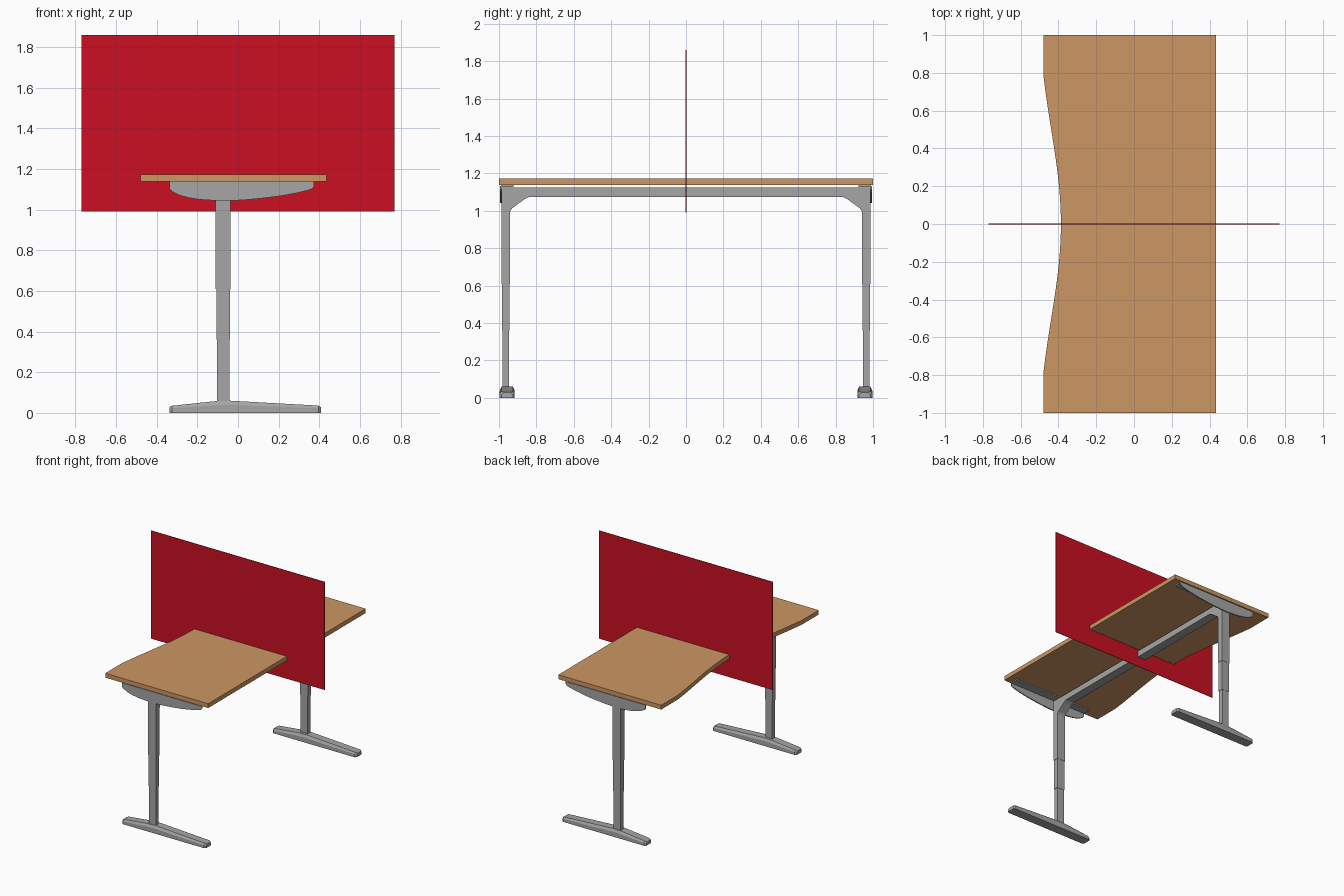
import bpy, bmesh, math

if "Cube" in bpy.data.objects:
    bpy.data.objects.remove(bpy.data.objects["Cube"])


def material(name, rgb):
    m = bpy.data.materials.new(name)
    m.diffuse_color = (*rgb, 1)
    m.use_nodes = True
    m.node_tree.nodes["Principled BSDF"].inputs["Base Color"].default_value = m.diffuse_color
    return m


WOOD = material("oak wood", (0.61, 0.31, 0.125))
RED = material("red fabric", (0.60, 0.005, 0.017))
GREY = material("grey metal", (0.38, 0.38, 0.38))


def finish(name, bm, mat, smooth=False):
    bmesh.ops.recalc_face_normals(bm, faces=bm.faces)
    me = bpy.data.meshes.new(name)
    bm.to_mesh(me)
    bm.free()
    me.materials.append(mat)
    ob = bpy.data.objects.new(name, me)
    bpy.context.collection.objects.link(ob)
    if smooth:
        bpy.ops.object.select_all(action='DESELECT')
        ob.select_set(True)
        bpy.context.view_layer.objects.active = ob
        bpy.ops.object.shade_smooth_by_angle(angle=math.radians(30))
    return ob


def loft(name, rings, mat, smooth=False):
    """Skin a list of equal-length closed rings and cap both ends."""
    bm = bmesh.new()
    vs = [[bm.verts.new(p) for p in r] for r in rings]
    n = len(vs[0])
    for a, b in zip(vs, vs[1:]):
        for i in range(n):
            j = (i + 1) % n
            bm.faces.new((a[i], a[j], b[j], b[i]))
    bm.faces.new(vs[0])
    bm.faces.new(vs[-1])
    return finish(name, bm, mat, smooth)


def box(name, x0, x1, y0, y1, z0, z1, mat):
    ring = [(x0, y0), (x1, y0), (x1, y1), (x0, y1)]
    return loft(name, [[(x, y, z) for x, y in ring] for z in (z0, z1)], mat)


# Tabletop with a shallow curved cut-out along the left edge
outline = [(-0.48, -1), (0.435, -1), (0.435, 1), (-0.48, 1)]
N = 32
for i in range(N + 1):
    t = 1 - 2 * i / N
    rise = 0.5 * (1 - t * t) + 0.25 * (1 + math.cos(math.pi * t))
    outline.append((-0.48 + 0.093 * rise, 0.79 * t))
loft("tabletop", [[(x, y, z) for x, y in outline] for z in (1.138, 1.173)], WOOD, True)

# Divider screen
box("divider_screen", -0.77, 0.77, -0.002, 0.002, 0.992, 1.86, RED)

# Crossbeam and upper legs as one bent frame with braced corners
inner = [(0.941, 0.61), (0.941, 0.995), (0.93, 1.013), (0.866, 1.06), (0.84, 1.074)]
half = [(0.986, 1.124), (0.986, 0.61)] + inner
frame = half + [(-y, z) for y, z in reversed(half)]
loft("crossbeam_frame", [[(x, y, z) for y, z in frame] for x in (-0.11, -0.037)], GREY)

# Curved underside of the support arms, as (x, z)
arm = [(-0.336, 1.132), (-0.336, 1.103), (-0.325, 1.09), (-0.285, 1.07), (-0.24, 1.058),
       (-0.19, 1.05), (-0.08, 1.043), (0.02, 1.047), (0.11, 1.055), (0.2, 1.066),
       (0.28, 1.08), (0.34, 1.094), (0.365, 1.103), (0.375, 1.115), (0.375, 1.132)]

# Foot stations along x: (x, half width, height)
foot = [(-0.338, 0.03, 0.028), (-0.325, 0.04, 0.035), (-0.11, 0.04, 0.058),
        (-0.04, 0.04, 0.06), (0.395, 0.04, 0.036), (0.408, 0.03, 0.028)]

for side, s in (("front", -1), ("back", 1)):
    # Support arm: thin curved plate with a flange below the tabletop
    loft(side + "_arm_plate", [[(x, s * y, z) for x, z in arm] for y in (0.985, 0.994)],
         GREY, True)
    box(side + "_arm_flange", -0.336, 0.375, s * 0.922, s * 0.99, 1.128, 1.138, GREY)
    # Telescopic lower leg stages
    for stage, d, z0, z1 in (("middle", 0.003, 0.36, 0.62), ("lower", 0.006, 0.04, 0.37)):
        box(f"{side}_leg_{stage}", -0.11 + d, -0.037 - d,
            s * (0.941 + d * 0.7), s * (0.986 - d * 0.7), z0, z1, GREY)
    # Foot with bevelled upper edges
    rings = []
    for x, w, h in foot:
        section = [(-w, 0), (w, 0), (w, h * 0.65), (w - 0.01, h), (0.01 - w, h), (-w, h * 0.65)]
        rings.append([(x, s * 0.956 + y, z) for y, z in section])
    loft(side + "_foot", rings, GREY)
